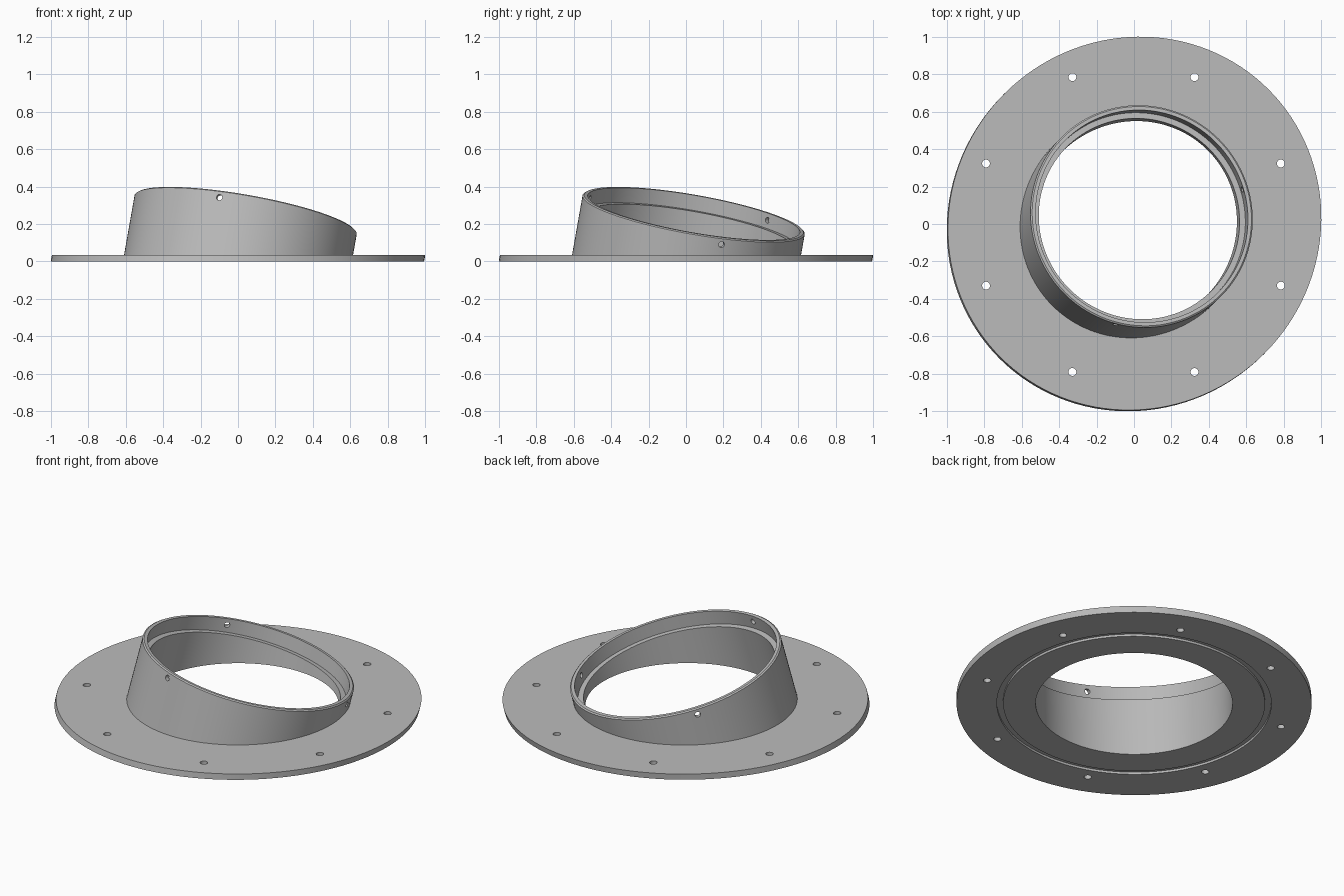
import bpy, bmesh
from math import cos, sin, tan, radians, tau, pi
from mathutils import Vector, Matrix

if "Cube" in bpy.data.objects:
    bpy.data.objects.remove(bpy.data.objects["Cube"], do_unlink=True)

SEGMENTS = 128
LEAN = tan(radians(10))
AXIS = Vector((LEAN, LEAN, 1)).normalized()
TILT = Vector((0, 0, 1)).rotation_difference(AXIS).to_matrix()
ORIGIN = Vector((-0.003, -0.003, 0))

grey = bpy.data.materials.new("plain_grey")
grey.use_nodes = True
colour = (0.5, 0.5, 0.5, 1)
grey.diffuse_color = colour
grey.node_tree.nodes["Principled BSDF"].inputs["Base Color"].default_value = colour


def on_cylinder(radius, angle):
    return TILT @ Vector((radius * cos(angle), radius * sin(angle), 0))


def level(radius, z):
    """Ring where the leaning cylinder meets a horizontal plane."""
    ring = []
    for i in range(SEGMENTS):
        p = on_cylinder(radius, tau * i / SEGMENTS)
        ring.append(ORIGIN + p + AXIS * ((z - p.z) / AXIS.z))
    return ring


def square(radius, s):
    """Ring at right angles to the leaning axis."""
    return [ORIGIN + on_cylinder(radius, tau * i / SEGMENTS) + AXIS * s
            for i in range(SEGMENTS)]


def make_object(name, bm):
    bmesh.ops.recalc_face_normals(bm, faces=bm.faces)
    mesh = bpy.data.meshes.new(name)
    bm.to_mesh(mesh)
    bm.free()
    mesh.materials.append(grey)
    obj = bpy.data.objects.new(name, mesh)
    bpy.context.collection.objects.link(obj)
    return obj


# Flange and leaning collar: a closed loop of rings
BASE, RIM, LEDGE, GROOVE = 0.035, 0.262, 0.18, 0.012
rings = [
    level(0.545, 0),
    level(0.725, 0), level(0.725, GROOVE),       # seal groove underneath
    level(0.76, GROOVE), level(0.76, 0),
    level(0.983, 0), level(0.983, BASE),         # flange edge
    level(0.603, BASE),                          # collar outside
    square(0.603, RIM - 0.006), square(0.595, RIM),
    square(0.576, RIM), square(0.576, LEDGE),    # counterbore
    square(0.545, LEDGE),
]
bm = bmesh.new()
loops = [[bm.verts.new(p) for p in ring] for ring in rings]
for a, b in zip(loops, loops[1:] + loops[:1]):
    for i in range(SEGMENTS):
        j = (i + 1) % SEGMENTS
        bm.faces.new((a[i], a[j], b[j], b[i]))
body = make_object("flange_collar", bm)

# Bolt holes in the flange and screw holes in the collar wall
bm = bmesh.new()


def add_pin(radius, length, matrix):
    bmesh.ops.create_cone(bm, cap_ends=True, segments=24, radius1=radius,
                          radius2=radius, depth=length, matrix=matrix)


for i in range(8):
    a = tau * (i + 0.5) / 8
    spot = ORIGIN + Vector((0.853 * cos(a), 0.853 * sin(a), BASE / 2))
    add_pin(0.021, 0.2, Matrix.Translation(spot))
for i in range(3):
    out = on_cylinder(1, radians(16) + tau * i / 3)
    spot = ORIGIN + AXIS * 0.224 + out * 0.59
    turn = Vector((0, 0, 1)).rotation_difference(out).to_matrix().to_4x4()
    add_pin(0.016, 0.1, Matrix.Translation(spot) @ turn)
cutter = make_object("hole_cutter", bm)
cutter.hide_render = True

cut = body.modifiers.new("holes", "BOOLEAN")
cut.operation = "DIFFERENCE"
cut.solver = "EXACT"
cut.object = cutter
bpy.ops.object.select_all(action="DESELECT")
bpy.context.view_layer.objects.active = body
body.select_set(True)
bpy.ops.object.modifier_apply(modifier=cut.name)
bpy.data.objects.remove(cutter, do_unlink=True)
bpy.ops.object.shade_smooth_by_angle(angle=radians(30))
